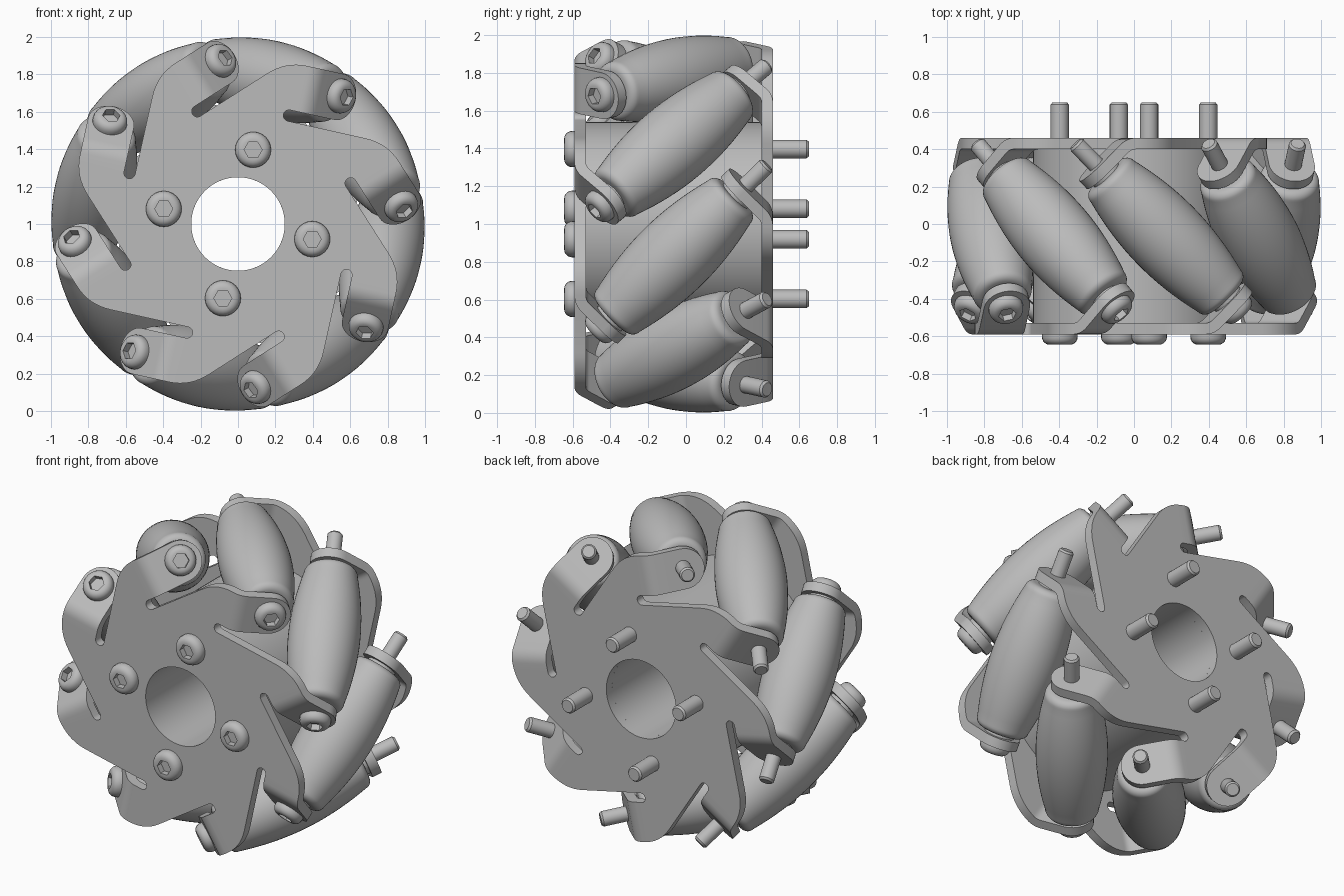
import bpy, bmesh
from math import sin, cos, tan, pi, radians, sqrt
from mathutils import Vector, Matrix

cube = bpy.data.objects.get("Cube")
if cube:
    bpy.data.objects.remove(cube, do_unlink=True)

COUNT = 8                    # rollers and tabs
STEP = 2 * pi / COUNT
FIRST = radians(32.5)        # angle of the first roller
MID_Y = -0.065               # middle plane of the wheel
ROLL_R = 0.787               # distance of roller axes from the wheel axis
THICK, FACE_Y = 0.06, -0.59  # plate thickness and outer face
BORE, HUB_R = 0.25, 0.54
SEAT = 0.54                  # bolt head seat along a roller axis

grey = bpy.data.materials.new("plain grey")
grey.use_nodes = True
COLOUR = (0.5, 0.5, 0.5, 1)
grey.diffuse_color = COLOUR
grey.node_tree.nodes["Principled BSDF"].inputs["Base Color"].default_value = COLOUR


def place(phi, t, y, r):
    """Tangential, axial, radial coordinates at angle phi to world space."""
    return Vector((r * cos(phi) - t * sin(phi), y, 1 + r * sin(phi) + t * cos(phi)))


def add_object(name, mesh, matrix=None):
    ob = bpy.data.objects.new(name, mesh)
    bpy.context.collection.objects.link(ob)
    if matrix:
        ob.matrix_world = matrix
    return ob


def finish(bm, name, angle=35):
    bmesh.ops.recalc_face_normals(bm, faces=bm.faces)
    mesh = bpy.data.meshes.new(name)
    bm.to_mesh(mesh)
    bm.free()
    mesh.materials.append(grey)
    mesh.shade_smooth()
    mesh.set_sharp_from_angle(angle=radians(angle))
    return mesh


def lathe(name, profile, segs=24, closed=False):
    """Revolve (height, radius, is_hex) rings about local z."""
    bm = bmesh.new()
    rings = []
    for h, r, is_hex in profile:
        ring = []
        for i in range(segs):
            a = 2 * pi * i / segs
            k = cos(pi / 6) / cos(a % (pi / 3) - pi / 6) if is_hex else 1
            ring.append(bm.verts.new((r * k * cos(a), r * k * sin(a), h)))
        rings.append(ring)
    pairs = list(zip(rings, rings[1:]))
    if closed:
        pairs.append((rings[-1], rings[0]))
    for a, b in pairs:
        for i in range(segs):
            j = (i + 1) % segs
            bm.faces.new((a[i], a[j], b[j], b[i]))
    if not closed:
        bm.faces.new(rings[0])
        bm.faces.new(rings[-1])
    return finish(bm, name)


def bolt_mesh(name, seat, end, r=0.046, head=0.093):
    """Button head with hex socket at the low end, chamfered shank."""
    rings = [(seat - 0.015, 0.048, True), (seat - 0.055, 0.048, True),
             (seat - 0.055, 0.055, False)]
    for i in range(1, 6):
        a = i / 5 * pi / 2
        rings.append((seat - 0.012 - 0.043 * cos(a), 0.055 + (head - 0.055) * sin(a), False))
    rings += [(seat, head, False), (seat, r, False),
              (end - 0.012, r, False), (end, r - 0.01, False)]
    return lathe(name, rings)


# Side plate outline, one sector at a time, with bent tabs
def build_plate(name, back):
    bm = bmesh.new()
    slot_t, slot_r, slot_w = -0.14, 0.625, 0.03
    tab_r, half = 0.78, 0.125
    bend_t = MID_Y - FACE_Y - SEAT * sqrt(2)
    bend_rad = 0.12
    run = bend_rad * tan(pi / 8)
    hole_n = 8

    def vert(phi, t, y, r):
        if back:
            t, y, phi = -t, 2 * MID_Y - y, -phi + 2 * FIRST
        return bm.verts.new(place(phi, t, y, r))

    def slot_arc(lo, hi):
        return [(slot_t + slot_w * cos(a), slot_r + slot_w * sin(a))
                for a in (lo + (hi - lo) * i / 4 for i in range(5))]

    # tab rows: tangential, axial, half width
    rows = []
    for i in range(7):
        a = pi / 4 * i / 6
        rows.append((bend_t + run - bend_rad * sin(a), FACE_Y + bend_rad * (1 - cos(a)), half))
    reach = (-SEAT / sqrt(2) - bend_t) * -sqrt(2)
    for i in range(10):
        a = radians(86) * i / 9
        d = (reach + half * sin(a)) / sqrt(2)
        rows.append((bend_t - d, FACE_Y + d, half * cos(a)))

    # rounded corner between the tab's outer edge and the next slot
    top = tab_r + half
    corner = Vector(((slot_r - slot_w) * sqrt(2) - top, top))
    p0 = corner + Vector((-0.115, 0))
    p2 = corner + Vector((0.085, -0.085))
    curve = [p0 * (1 - u) ** 2 + corner * 2 * u * (1 - u) + p2 * u * u
             for u in (i / 8 for i in range(9))]
    tip = Vector((slot_t + slot_w, slot_r)).angle_signed(Vector((0, 1)))

    for k in range(COUNT):
        phi = FIRST + k * STEP
        pts = slot_arc(0, pi / 2) + [(rows[0][0], tab_r - half), (rows[0][0], top)]
        pts += [tuple(p) for p in curve]
        loop = [vert(phi, t, FACE_Y, r) for t, r in pts]
        loop += [vert(phi + STEP, t, FACE_Y, r) for t, r in slot_arc(-pi / 2, 0)]
        start = phi - abs(tip)
        loop += [vert(start + STEP * (1 - i / hole_n), 0, FACE_Y, BORE)
                 for i in range(hole_n + 1)]
        bm.faces.new(loop)
        strip = [(vert(phi, t, y, tab_r - w), vert(phi, t, y, tab_r + w)) for t, y, w in rows]
        for (lo, hi), (lo2, hi2) in zip(strip, strip[1:]):
            bm.faces.new((lo2, hi2, hi, lo))
    bmesh.ops.remove_doubles(bm, verts=bm.verts, dist=0.0005)
    bmesh.ops.recalc_face_normals(bm, faces=bm.faces)
    # outer faces point away from the middle plane
    biggest = max(bm.faces, key=lambda f: f.calc_area())
    if (biggest.normal.y > 0) != back:
        bmesh.ops.reverse_faces(bm, faces=bm.faces)
    mesh = bpy.data.meshes.new(name)
    bm.to_mesh(mesh)
    bm.free()
    mesh.materials.append(grey)
    ob = add_object(name, mesh)
    mod = ob.modifiers.new("thickness", 'SOLIDIFY')
    mod.thickness = THICK
    mod.offset = -1
    mod.use_even_offset = True
    bpy.ops.object.select_all(action='DESELECT')
    ob.select_set(True)
    bpy.context.view_layer.objects.active = ob
    bpy.ops.object.modifier_apply(modifier=mod.name)
    bpy.ops.object.shade_smooth_by_angle(angle=radians(35))


build_plate("front_plate", False)
build_plate("back_plate", True)

# Hub drum with bore
turn = Matrix.Rotation(-pi / 2, 4, 'X')      # local z to world y
inner = FACE_Y + THICK
far = 2 * MID_Y - inner
hub = lathe("hub", [(inner, BORE, False), (far, BORE, False),
                    (far, HUB_R, False), (inner, HUB_R, False)], 64, True)
add_object("hub", hub, Matrix.Translation((0, 0, 1)) @ turn)

# Four bolts through the hub
hub_bolt = bolt_mesh("hub_bolt", FACE_Y, 0.65, 0.049, 0.096)
for k in range(4):
    pos = place(radians(78.5) + k * pi / 2, 0, 0, 0.405)
    add_object("hub_bolt", hub_bolt, Matrix.Translation(pos) @ turn)

# Barrel rollers whose outline follows the wheel's round envelope
LENGTH, FILLET, RINGS = 0.46, 0.045, 16


def barrel(s):
    return 1 - sqrt(ROLL_R ** 2 + s * s / 2)


side = []
for i in range(RINGS + 1):
    s = (LENGTH - FILLET) * (2 * i / RINGS - 1)
    side.append((s, barrel(s), False))
edge = side[-1][1]
cap = [(LENGTH - FILLET * (1 - sin(a)), edge - FILLET * (1 - cos(a)), False)
       for a in (pi / 2 * i / 6 for i in range(1, 7))]
roller = lathe("roller", [(-s, r, h) for s, r, h in reversed(cap)] + side + cap, 48)
collar = lathe("roller_collar", [(-0.482, 0.09, False), (0.482, 0.09, False)])
roller_bolt = bolt_mesh("roller_bolt", -SEAT, 0.7)

for k in range(COUNT):
    phi = FIRST + k * STEP
    origin = place(phi, 0, MID_Y, ROLL_R)
    axis = place(phi, 1, MID_Y + 1, ROLL_R) - origin
    frame = Matrix.Translation(origin) @ axis.to_track_quat('Z', 'Y').to_matrix().to_4x4()
    for name, mesh in (("roller", roller), ("roller_collar", collar), ("roller_bolt", roller_bolt)):
        add_object(name, mesh, frame)
